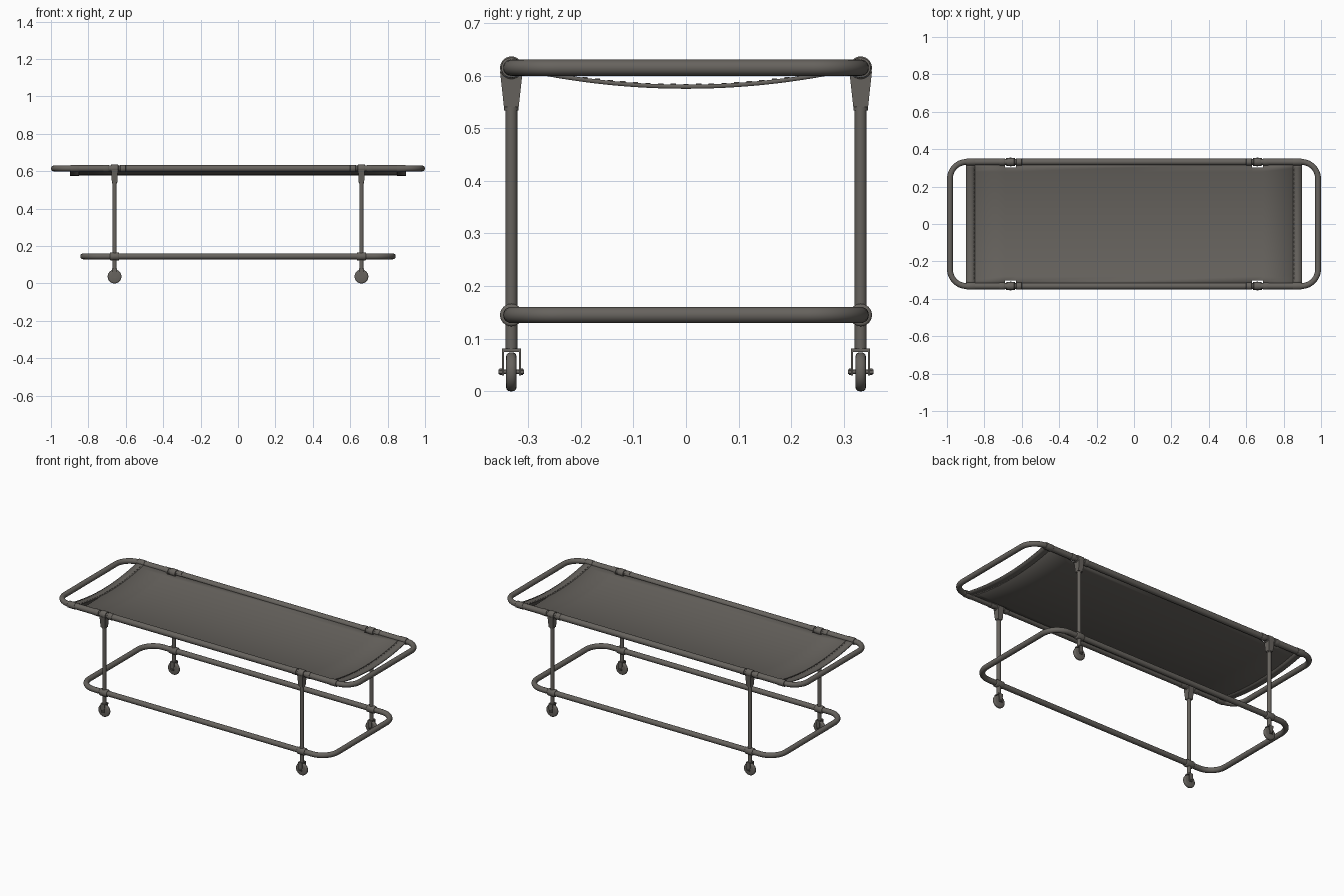
import bpy, bmesh, math
from mathutils import Matrix, Vector

if "Cube" in bpy.data.objects:
    bpy.data.objects.remove(bpy.data.objects["Cube"])

mat = bpy.data.materials.new("warm grey")
mat.diffuse_color = (0.135, 0.125, 0.112, 1)
mat.use_nodes = True
mat.node_tree.nodes["Principled BSDF"].inputs["Base Color"].default_value = mat.diffuse_color

HY, TOP_Z, LOW_Z, LEG_X = 0.332, 0.615, 0.145, 0.66


def finish(name, bm, smooth=True):
    bmesh.ops.recalc_face_normals(bm, faces=bm.faces)
    me = bpy.data.meshes.new(name)
    bm.to_mesh(me)
    bm.free()
    ob = bpy.data.objects.new(name, me)
    bpy.context.collection.objects.link(ob)
    me.materials.append(mat)
    if smooth:
        bpy.ops.object.select_all(action='DESELECT')
        ob.select_set(True)
        bpy.context.view_layer.objects.active = ob
        bpy.ops.object.shade_smooth_by_angle(angle=math.radians(35))
    return ob


def rod(name, center, axis, r, length, chamfer=0.0, seg=24):
    """Cylinder along an axis, with rounded rims when chamfer > 0."""
    bm = bmesh.new()
    bmesh.ops.create_cone(bm, cap_ends=True, segments=seg, radius1=r, radius2=r, depth=length)
    if chamfer:
        rims = [e for e in bm.edges if abs(e.verts[0].co.z - e.verts[1].co.z) < 1e-6]
        bmesh.ops.bevel(bm, geom=rims, offset=chamfer, segments=3, profile=0.5, affect='EDGES')
    rot = Vector((0, 0, 1)).rotation_difference(Vector(axis)).to_matrix().to_4x4()
    bm.transform(Matrix.Translation(center) @ rot)
    return finish(name, bm)


def block(name, center, top, bottom, height):
    """Box with different half sizes at top and bottom."""
    bm = bmesh.new()
    bmesh.ops.create_cube(bm, size=2)
    for v in bm.verts:
        hx, hy = top if v.co.z > 0 else bottom
        v.co = Vector((v.co.x * hx, v.co.y * hy, v.co.z * height / 2)) + Vector(center)
    return finish(name, bm, False)


def loop_tube(name, hx, hy, z, corner, r, seg=20):
    """Closed tube along a rounded rectangle."""
    bm = bmesh.new()
    rings = []
    for k, (sx, sy) in enumerate(((1, 1), (-1, 1), (-1, -1), (1, -1))):
        for i in range(13):
            a = math.pi / 2 * (k + i / 12)
            n = Vector((math.cos(a), math.sin(a), 0))
            p = Vector((sx * (hx - corner), sy * (hy - corner), z)) + n * corner
            rings.append([bm.verts.new(p + r * (n * math.cos(t) + Vector((0, 0, math.sin(t)))))
                          for t in (2 * math.pi * j / seg for j in range(seg))])
    for i, a in enumerate(rings):
        b = rings[(i + 1) % len(rings)]
        for j in range(seg):
            k = (j + 1) % seg
            bm.faces.new((a[j], a[k], b[k], b[j]))
    return finish(name, bm)


def sag(y):
    return 0.579 + 0.345 * y * y


def cloth(name, xs, thick, drop=0.0, notch=False):
    """Sagging sheet, notched around the leg brackets if asked."""
    ys = [-0.325] + [-0.302 + 0.604 * i / 28 for i in range(29)] + [0.325]
    bm = bmesh.new()
    g = [[bm.verts.new((x, y, sag(y) - drop)) for y in ys] for x in xs]
    for i in range(len(xs) - 1):
        for j in range(len(ys) - 1):
            cut = abs(abs(xs[i] + xs[i + 1]) / 2 - LEG_X) < 0.02 and j in (0, len(ys) - 2)
            if not (notch and cut):
                bm.faces.new((g[i][j], g[i + 1][j], g[i + 1][j + 1], g[i][j + 1]))
    loose = [v for v in bm.verts if not v.link_faces]
    bmesh.ops.delete(bm, geom=loose, context='VERTS')
    ob = finish(name, bm)
    m = ob.modifiers.new("thickness", 'SOLIDIFY')
    m.thickness, m.offset = thick, 0
    return ob


# Tubular frames
loop_tube("top_frame", 0.984, HY, TOP_Z, 0.09, 0.0155)
loop_tube("lower_frame", 0.828, HY, LOW_Z, 0.10, 0.0155)

# Canvas bed with end hems and stitches
cloth("canvas", [-0.895, -0.69, -0.63, 0, 0.63, 0.69, 0.895], 0.004, notch=True)
for s in (-1, 1):
    cloth("canvas_hem", [s * 0.85, s * 0.897], 0.008)
    bm = bmesh.new()
    for i in range(-12, 13):
        y = i * 0.024
        bmesh.ops.create_cube(bm, size=1, matrix=Matrix.Translation((s * 0.857, y, sag(y) + 0.004))
                              @ Matrix.Diagonal((0.003, 0.010, 0.003, 1)))
    finish("hem_stitches", bm, False)

# Canvas sleeves around the side rails, with thicker hemmed ends
for sy in (-1, 1):
    y = sy * HY
    for x0, x1 in ((-0.895, -0.69), (-0.63, 0.63), (0.69, 0.895)):
        rod("canvas_sleeve", ((x0 + x1) / 2, y, TOP_Z), (1, 0, 0), 0.0175, x1 - x0)
    for s in (-1, 1):
        for x, w in ((0.873, 0.047), (0.705, 0.03), (0.615, 0.03)):
            rod("sleeve_hem", (s * x, y, TOP_Z), (1, 0, 0), 0.0195, w, 0.002)

# Legs with brackets, collars and casters
for sx in (-1, 1):
    for sy in (-1, 1):
        x, y = sx * LEG_X, sy * HY
        rod("leg", (x, y, 0.325), (0, 0, 1), 0.0115, 0.49)
        rod("bracket_collar", (x, y, TOP_Z), (1, 0, 0), 0.0215, 0.04, 0.003)
        block("leg_bracket", (x, y, 0.574), (0.018, 0.0215), (0.0145, 0.014), 0.068)
        rod("bracket_ring", (x, y, 0.538), (0, 0, 1), 0.0135, 0.008)
        rod("frame_collar", (x, y, LOW_Z), (1, 0, 0), 0.0215, 0.05, 0.005)
        block("fork_crown", (x, y, 0.078), (0.014, 0.018), (0.014, 0.018), 0.006)
        for s in (-1, 1):
            block("fork_plate", (x, y + s * 0.0162, 0.054), (0.014, 0.0018), (0.010, 0.0018), 0.048)
            rod("axle_nut", (x, y + s * 0.020, 0.037), (0, 1, 0), 0.006, 0.005, seg=6)
        rod("axle", (x, y, 0.037), (0, 1, 0), 0.004, 0.048, seg=12)
        rod("wheel", (x, y, 0.037), (0, 1, 0), 0.037, 0.02, 0.008, seg=32)
